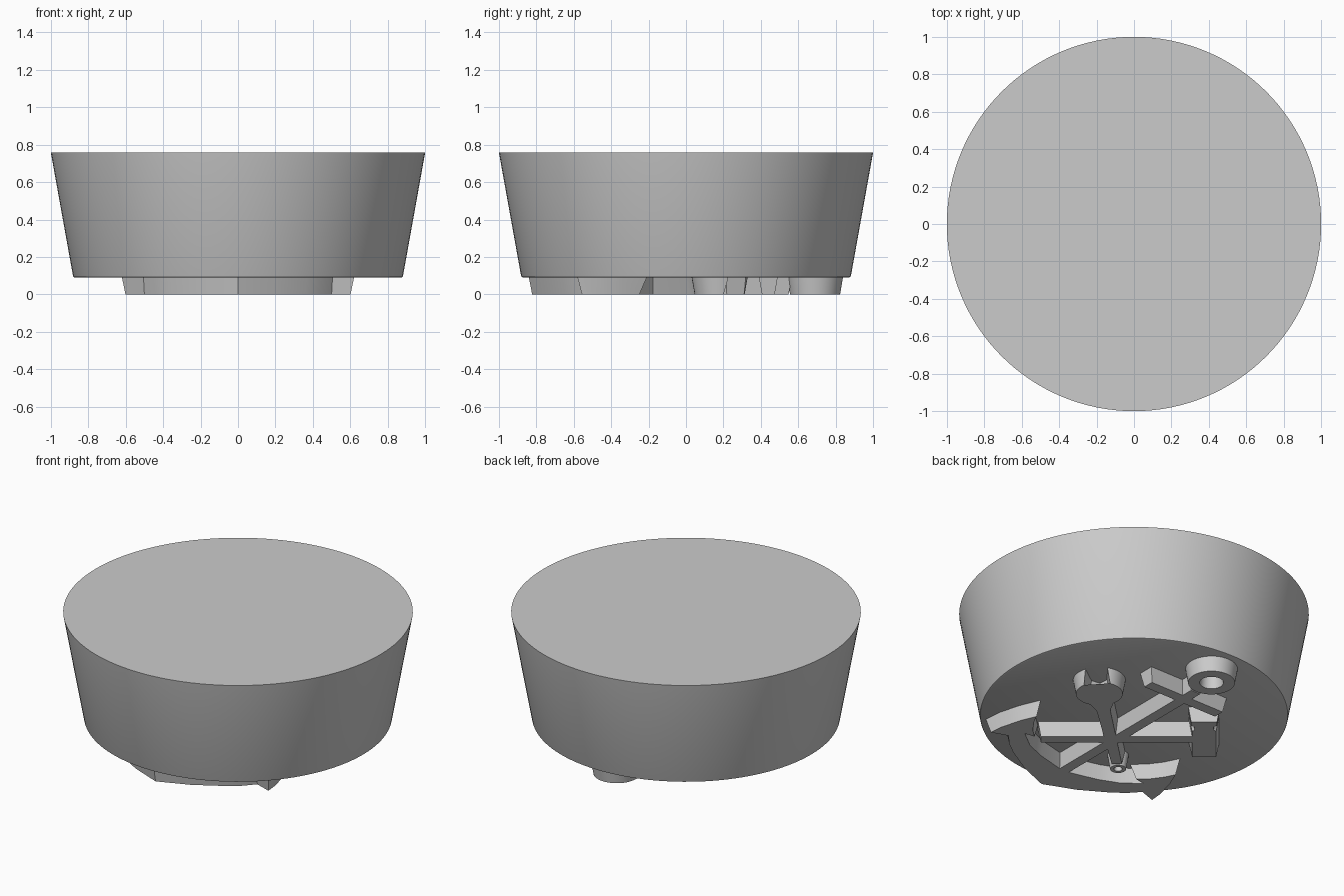
import bpy, bmesh, math
from mathutils import Vector

if "Cube" in bpy.data.objects:
    bpy.data.objects.remove(bpy.data.objects["Cube"])

FLOOR = 0.09      # underside of the body; the relief stands below it
SINK = 0.005      # relief overlap into the body
DRAFT = 0.18      # wall taper shared by all parts

grey = bpy.data.materials.new("plain_grey")
grey.diffuse_color = (0.6, 0.6, 0.6, 1)
grey.use_nodes = True
grey.node_tree.nodes["Principled BSDF"].inputs["Base Color"].default_value = grey.diffuse_color


def finish(name, bm):
    bmesh.ops.recalc_face_normals(bm, faces=bm.faces)
    me = bpy.data.meshes.new(name)
    bm.to_mesh(me)
    bm.free()
    me.materials.append(grey)
    ob = bpy.data.objects.new(name, me)
    bpy.context.collection.objects.link(ob)
    bpy.ops.object.select_all(action='DESELECT')
    ob.select_set(True)
    bpy.context.view_layer.objects.active = ob
    bpy.ops.object.shade_smooth_by_angle(angle=math.radians(25))
    return ob


def offset(pts, d):
    """Move a counter-clockwise outline inward by d with mitred corners."""
    out = []
    n = len(pts)
    for i in range(n):
        p = Vector(pts[i])
        a = (p - Vector(pts[i - 1])).normalized()
        b = (Vector(pts[(i + 1) % n]) - p).normalized()
        na, nb = Vector((-a.y, a.x)), Vector((-b.y, b.x))
        out.append(p + (na + nb) * d / max(0.35, 1 + na.dot(nb)))
    return out


def tapered(name, pts):
    """Drafted relief from an outline given at floor height."""
    bm = bmesh.new()
    hi = [bm.verts.new((p.x, p.y, FLOOR + SINK)) for p in offset(pts, -SINK * DRAFT)]
    lo = [bm.verts.new((p.x, p.y, 0)) for p in offset(pts, FLOOR * DRAFT)]
    n = len(pts)
    bm.faces.new(hi)
    bm.faces.new(lo)
    for i in range(n):
        j = (i + 1) % n
        bm.faces.new((hi[i], hi[j], lo[j], lo[i]))
    return finish(name, bm)


def lathe(name, profile, centre, seg, closed=False):
    """Revolve (r, z) points; open profiles are capped at both ends."""
    bm = bmesh.new()
    rings = [[bm.verts.new((centre[0] + r * math.cos(2 * math.pi * k / seg),
                            centre[1] + r * math.sin(2 * math.pi * k / seg), z))
              for k in range(seg)] for r, z in profile]
    pairs = list(zip(rings, rings[1:]))
    if closed:
        pairs.append((rings[-1], rings[0]))
    else:
        bm.faces.new(rings[0])
        bm.faces.new(rings[-1])
    for a, b in pairs:
        for k in range(seg):
            j = (k + 1) % seg
            bm.faces.new((a[k], a[j], b[j], b[k]))
    return finish(name, bm)


def eyelet(name, centre, r_out, r_in, seg):
    t = FLOOR * DRAFT
    top = FLOOR + SINK
    lathe(name, [(r_out, top), (r_out - t, 0), (r_in + t * 0.5, 0), (r_in, top)],
          centre, seg, closed=True)


def place(pts, origin, deg):
    c, s = math.cos(math.radians(deg)), math.sin(math.radians(deg))
    return [(origin[0] + x * c - y * s, origin[1] + x * s + y * c) for x, y in pts]


def arc(r, a0, a1, n):
    return [(r * math.cos(math.radians(a0 + (a1 - a0) * i / n)),
             r * math.sin(math.radians(a0 + (a1 - a0) * i / n))) for i in range(n + 1)]


# Body: solid drafted drum with a slightly rounded lower edge
lathe("body", [(0.872, FLOOR), (0.879, FLOOR + 0.003), (0.882, FLOOR + 0.01),
               (1.0, 0.757)], (0, 0), 128)

# Anchor: shank, curved arms and flukes from one mirrored half outline
half = [(0.2, -0.76), (0.37, -0.66), (0.45, -0.6), (0.505, -0.54),
        (0.62, -0.58), (0.61, -0.47), (0.575, -0.34), (0.52, -0.21),
        (0.475, -0.3), (0.42, -0.375), (0.345, -0.445), (0.415, -0.45),
        (0.33, -0.51), (0.21, -0.56), (0.05, -0.6), (0.05, 0.565)]
tapered("anchor", [(0, -0.84)] + half + [(-x, y) for x, y in reversed(half)])
tapered("anchor_stock", [(-0.28, 0.39), (0.28, 0.39), (0.28, 0.49), (-0.28, 0.49)])
eyelet("anchor_ring", (0, 0.69), 0.15, 0.06, 48)

# Wrench: open jaw and shaft, with a pierced tail
jaw, tail = Vector((0.41, 0.18)), Vector((-0.225, -0.41))
L = (jaw - tail).length
ang = math.degrees(math.atan2(jaw.y - tail.y, jaw.x - tail.x))
wrench = ([(-L + 0.042, -0.045), (-0.2, -0.055)] + arc(0.15, -148, -25, 14)
          + [(0.0, -0.045), (-0.035, 0), (0.0, 0.045)]
          + arc(0.15, 25, 148, 14) + [(-0.2, 0.055), (-L + 0.042, 0.045)])
tapered("wrench", place(wrench, jaw, ang))
eyelet("wrench_tail", tail, 0.062, 0.016, 24)

# Hammer: straight handle and a head with a stepped striking face
head = (-0.385, 0.165)
tapered("hammer_handle", place([(0.02, -0.05), (0.95, -0.05), (0.95, 0.05), (0.02, 0.05)],
                               head, -40))
side = [(0.085, -0.215), (0.085, 0.10), (0.07, 0.115), (0.07, 0.135),
        (0.09, 0.15), (0.09, 0.215)]
tapered("hammer_head", place(side + [(-x, y) for x, y in reversed(side)], head, -40))
